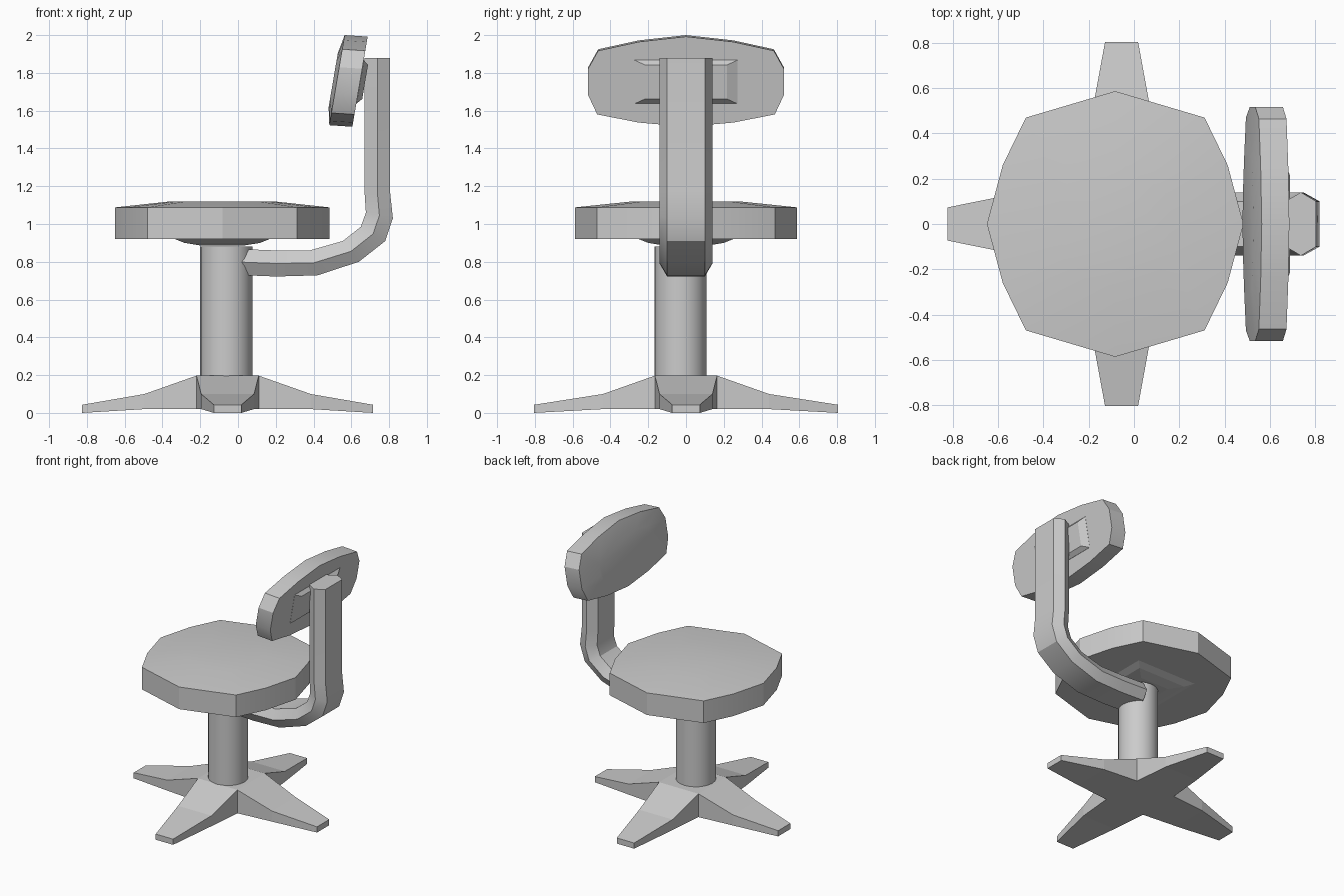
import bpy, bmesh, math
from mathutils import Vector

if "Cube" in bpy.data.objects:
    bpy.data.objects.remove(bpy.data.objects["Cube"])


def finish(name, bm, smooth=True):
    bmesh.ops.remove_doubles(bm, verts=bm.verts, dist=0.0005)
    bmesh.ops.recalc_face_normals(bm, faces=bm.faces)
    mesh = bpy.data.meshes.new(name)
    bm.to_mesh(mesh)
    bm.free()
    ob = bpy.data.objects.new(name, mesh)
    bpy.context.collection.objects.link(ob)
    if smooth:
        bpy.ops.object.select_all(action='DESELECT')
        ob.select_set(True)
        bpy.context.view_layer.objects.active = ob
        bpy.ops.object.shade_smooth_by_angle(angle=math.radians(28))
    return ob


def loft(bm, rings, cap_start=True, cap_end=True):
    """Bridge equal-length rings of points with quads."""
    vs = [[bm.verts.new(p) for p in r] for r in rings]
    n = len(vs[0])
    for a, b in zip(vs, vs[1:]):
        for i in range(n):
            j = (i + 1) % n
            bm.faces.new((a[i], a[j], b[j], b[i]))
    if cap_start:
        bm.faces.new(vs[0])
    if cap_end:
        bm.faces.new(vs[-1])


def rect(hx, hy):
    return [(-hx, -hy), (hx, -hy), (hx, hy), (-hx, hy)]


# seat cushion: 12-sided, slightly crowned
quarter = [(0.567, 0), (0.497, 0.26), (0.395, 0.47), (0, 0.587)]
half = quarter + [(-x, y) for x, y in quarter[-2::-1]]
outline = half + [(x, -y) for x, y in half[-2:0:-1]]
SX = -0.083
bm = bmesh.new()
loft(bm, [[(SX + x * s, y * s, z) for x, y in outline]
          for z, s in ((0.92, 1), (1.088, 1), (1.12, 0.48))])
finish("seat", bm)

# tapered mounting plate below the seat
bm = bmesh.new()
loft(bm, [[(SX + x, y, z) for x, y in rect(h, h)]
          for z, h in ((0.93, 0.25), (0.92, 0.25), (0.90, 0.20), (0.887, 0.12))])
finish("seat_plate", bm, False)

# column
bm = bmesh.new()
bmesh.ops.create_cone(bm, cap_ends=True, segments=24, radius1=0.138,
                      radius2=0.138, depth=0.70)
bmesh.ops.translate(bm, verts=bm.verts, vec=(-0.062, -0.03, 0.53))
finish("column", bm)

# four-legged base: distance, half width, bottom, top of each leg section
BX, HUB = -0.055, 0.165
bm = bmesh.new()
for k in range(4):
    length = 0.77 if k % 2 == 0 else 0.805
    c, s = round(math.cos(k * math.pi / 2)), round(math.sin(k * math.pi / 2))
    rings = []
    for d, w, lo, hi in ((HUB, HUB, 0.02, 0.197), (0.44, 0.14, 0.02, 0.10),
                         (length, 0.073, 0.0, 0.043)):
        sec = [(d, -w, lo), (d, w, lo), (d, w, hi), (d, -w, hi)]
        rings.append([(BX + x * c - y * s, x * s + y * c, z) for x, y, z in sec])
    loft(bm, rings, cap_start=False)
for z in (0.02, 0.197):
    bm.faces.new([bm.verts.new((BX + x, y, z)) for x, y in rect(HUB, HUB)])
finish("base", bm, False)

# bent support bar: hexagonal section between outer and inner profile
outer = [(0.0, 0.73), (0.2, 0.722), (0.42, 0.728), (0.64, 0.80), (0.78, 0.91),
         (0.82, 1.03), (0.805, 1.17), (0.805, 1.88)]
inner = [(0.0, 0.868), (0.2, 0.86), (0.38, 0.86), (0.555, 0.91), (0.65, 0.985),
         (0.677, 1.06), (0.67, 1.17), (0.67, 1.88)]
rings = []
for o, i in zip(outer, inner):
    o, i = Vector((o[0], 0, o[1])), Vector((i[0], 0, i[1]))
    m = (o + i) / 2
    rings.append([p + Vector((0, y, 0)) for p, y in
                  ((o, -0.1), (o, 0.1), (m, 0.14), (i, 0.1), (i, -0.1), (m, -0.14))])
bm = bmesh.new()
loft(bm, rings)
finish("support_bar", bm)


# backrest pad: tilted, with a slightly bulging front
def back_x(z):
    return 0.605 + 0.17 * (z - 1.52)


side = [(0, 2.0), (0.25, 1.972), (0.465, 1.925), (0.518, 1.83),
        (0.518, 1.69), (0.47, 1.588), (0.25, 1.545), (0, 1.523)]
outline = side + [(-y, z) for y, z in side[-2:0:-1]]
CZ = 1.76
rings = []
for dx, scale, dz in ((0.0, 1, -0.008), (-0.122, 1, 0), (-0.142, 0.6, 0)):
    rings.append([(back_x(CZ + (z - CZ) * scale) + dx, y * scale,
                   CZ + (z - CZ) * scale + dz) for y, z in outline])
bm = bmesh.new()
loft(bm, rings)
finish("backrest", bm)

# bracket joining the backrest to the bar
bm = bmesh.new()
loft(bm, [[(back_x(1.755 + z) + dx, y, 1.752 + z) for y, z in rect(hy, hz)]
          for dx, hy, hz in ((-0.02, 0.272, 0.115), (0.002, 0.272, 0.115),
                             (0.028, 0.217, 0.09))])
finish("backrest_bracket", bm, False)
